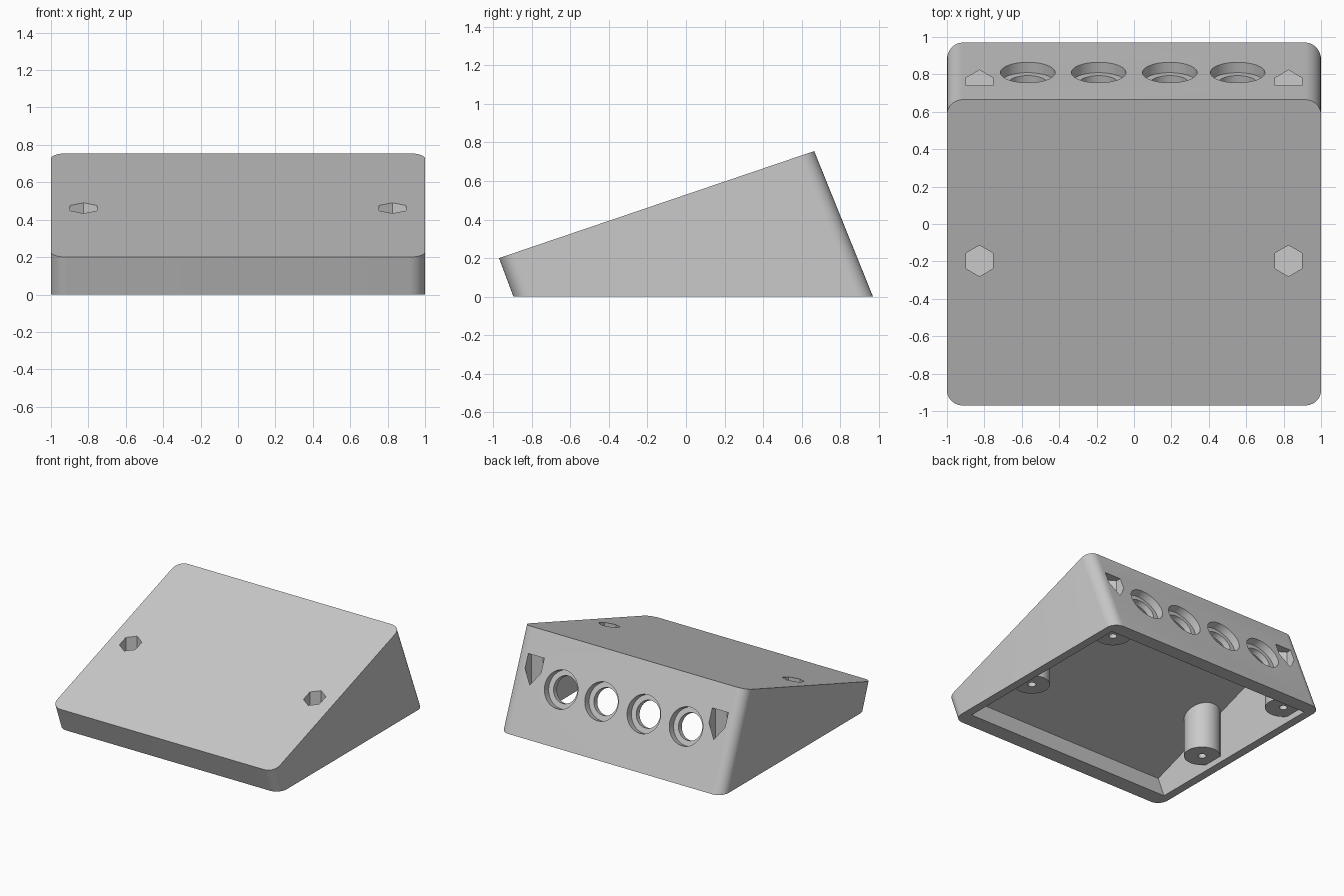
import bpy, bmesh
from mathutils import Vector, Matrix

if "Cube" in bpy.data.objects:
    bpy.data.objects.remove(bpy.data.objects["Cube"], do_unlink=True)

grey = bpy.data.materials.new("matte grey")
grey.use_nodes = True
grey.diffuse_color = (0.59, 0.59, 0.59, 1)
grey.node_tree.nodes["Principled BSDF"].inputs["Base Color"].default_value = (0.59, 0.59, 0.59, 1)


def make_object(name, bm):
    bmesh.ops.recalc_face_normals(bm, faces=bm.faces)
    mesh = bpy.data.meshes.new(name)
    bm.to_mesh(mesh)
    bm.free()
    mesh.materials.append(grey)
    obj = bpy.data.objects.new(name, mesh)
    bpy.context.collection.objects.link(obj)
    return obj


def wedge(name, profile, half_width, corner=0):
    """Extrude a side profile (y, z) across x, rounding the end wall edges."""
    bm = bmesh.new()
    face = bm.faces.new([bm.verts.new((-half_width, y, z)) for y, z in profile])
    ext = bmesh.ops.extrude_face_region(bm, geom=[face])
    moved = [g for g in ext["geom"] if isinstance(g, bmesh.types.BMVert)]
    bmesh.ops.translate(bm, verts=moved, vec=(2 * half_width, 0, 0))
    if corner:
        # the four edges rising along the front and back walls
        rising = []
        for e in bm.edges:
            d = e.verts[1].co - e.verts[0].co
            if abs(d.x) < 0.01 and abs(d.z) > 1.5 * abs(d.y):
                rising.append(e)
        bmesh.ops.bevel(bm, geom=rising, offset=corner, segments=10,
                        profile=0.5, affect='EDGES')
    return make_object(name, bm)


def cylinder(name, centre, radius, depth, axis=(0, 0, 1), sides=48):
    bm = bmesh.new()
    turn = Matrix.Identity(4)
    if axis != (0, 0, 1):
        turn = Vector(axis).to_track_quat('Z', 'Y').to_matrix().to_4x4()
    bmesh.ops.create_cone(bm, cap_ends=True, segments=sides, radius1=radius,
                          radius2=radius, depth=depth,
                          matrix=Matrix.Translation(centre) @ turn)
    return make_object(name, bm)


def upright(name, x, y, bottom, top, radius, sides=48):
    return cylinder(name, (x, y, (bottom + top) / 2), radius, top - bottom, sides=sides)


def cut(target, cutter):
    """Subtract the cutter, then discard it."""
    cutter.hide_render = True
    mod = target.modifiers.new("cut", 'BOOLEAN')
    mod.operation = 'DIFFERENCE'
    mod.solver = 'EXACT'
    mod.object = cutter
    bpy.context.view_layer.objects.active = target
    bpy.ops.object.modifier_apply(modifier=mod.name)
    bpy.data.objects.remove(cutter, do_unlink=True)


# Sloped outer body and the cavity open at the bottom
body = wedge("sloped_enclosure",
             [(-0.97, 0.2), (-0.895, 0), (0.97, 0), (0.665, 0.755)], 1, 0.085)
cavity = wedge("cavity",
               [(-0.831, 0.177), (-0.7275, -0.1), (0.895, -0.1), (0.589, 0.659)], 0.932)

# Screw bosses are the parts the cavity leaves standing
posts = [(sx * 0.826, y) for sx in (-1, 1) for y in (-0.197, 0.74)]
for x, y in posts:
    cut(cavity, upright("boss", x, y, 0.05, 1, 0.135))
cut(body, cavity)

# Hexagonal nut pockets and blind screw holes
for x, y in posts:
    cut(body, upright("nut_pocket", x, y, 0.28, 0.57, 0.083, sides=6))
    cut(body, upright("screw_hole", x, y, -0.1, 0.2, 0.03, sides=24))

# Stepped round ports through the back wall
normal = (0, 0.927, 0.375)
for x in (-0.568, -0.189, 0.191, 0.554):
    centre = (x, 0.81, 0.396)
    cut(body, cylinder("port_recess", centre, 0.146, 0.12, normal))
    cut(body, cylinder("port_opening", centre, 0.104, 0.4, normal))

# Smooth rounded corners, crisp edges
bpy.ops.object.select_all(action='DESELECT')
body.select_set(True)
bpy.context.view_layer.objects.active = body
bpy.ops.object.shade_smooth_by_angle(angle=0.5)
